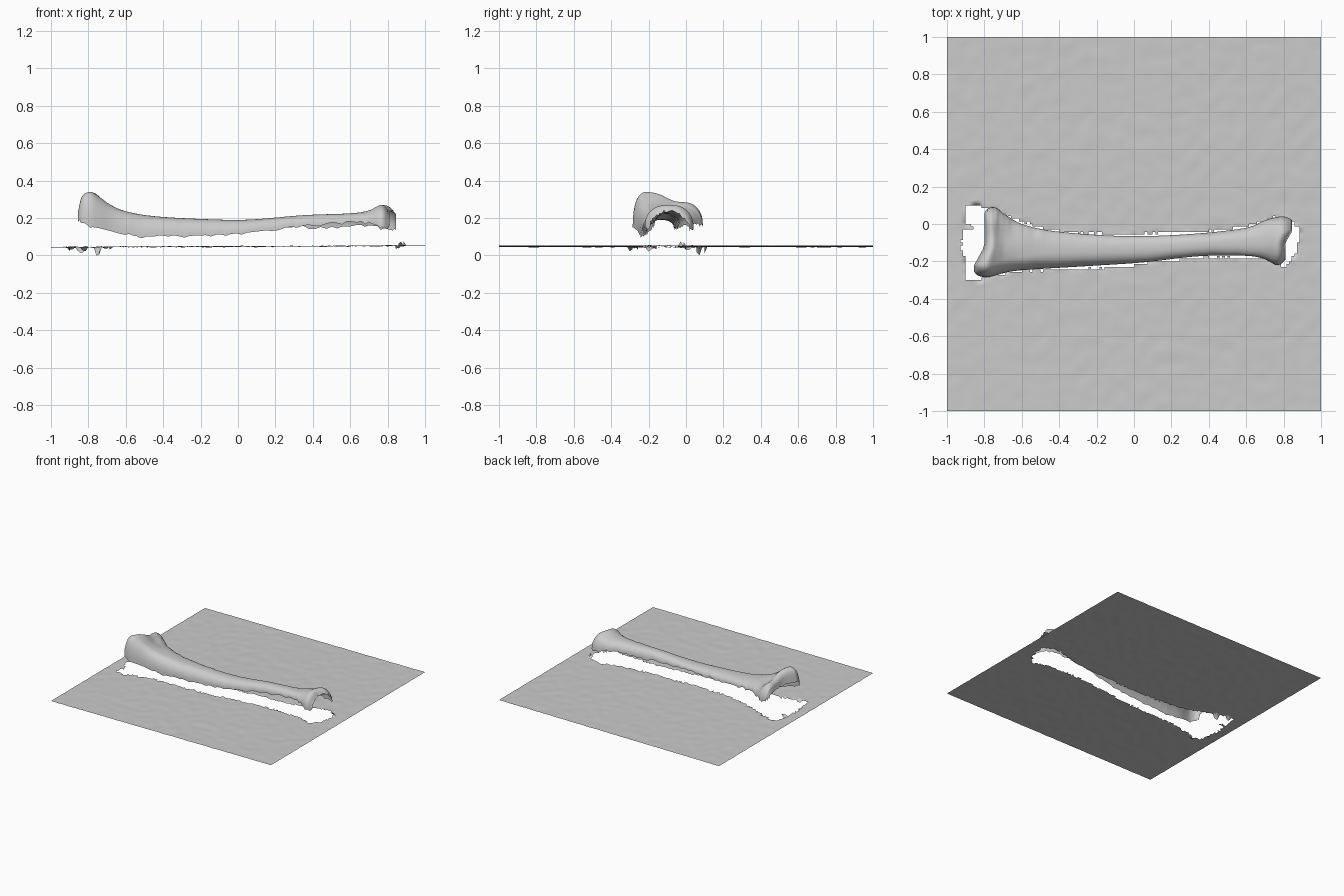
import bpy, bmesh, math, random
from mathutils import Vector, noise

if "Cube" in bpy.data.objects:
    bpy.data.objects.remove(bpy.data.objects["Cube"])

random.seed(4)


def make_object(name, bm):
    mesh = bpy.data.meshes.new(name)
    bm.to_mesh(mesh)
    bm.free()
    for p in mesh.polygons:
        p.use_smooth = True
    ob = bpy.data.objects.new(name, mesh)
    bpy.context.collection.objects.link(ob)
    return ob


def catmull(p0, p1, p2, p3, t):
    return [0.5 * (2 * b + (c - a) * t + (2 * a - 5 * b + 4 * c - d) * t * t
                   + (3 * b - a - 3 * c + d) * t ** 3)
            for a, b, c, d in zip(p0, p1, p2, p3)]


def clamp(v):
    return max(0.0, min(1.0, v))


# Bone stations: x, front y, crest y, back y, crest z, front edge z, back edge z, dip
STATIONS = [
    (-.855, -.255, -.21, .06, .235, .19, .19, .01),
    (-.835, -.275, -.21, .08, .315, .18, .18, .03),
    (-.79, -.285, -.21, .09, .34, .155, .165, .035),
    (-.74, -.275, -.20, .08, .31, .145, .165, .03),
    (-.68, -.258, -.185, .045, .27, .13, .165, .015),
    (-.60, -.247, -.17, .00, .236, .11, .165, 0),
    (-.45, -.237, -.15, -.035, .21, .10, .155, 0),
    (-.20, -.222, -.14, -.058, .195, .107, .145, 0),
    (.05, -.205, -.13, -.065, .191, .122, .145, 0),
    (.35, -.172, -.11, -.05, .215, .16, .15, 0),
    (.60, -.17, -.10, -.02, .225, .175, .155, 0),
    (.70, -.188, -.09, .02, .24, .172, .152, 0),
    (.78, -.22, -.09, .04, .27, .155, .145, 0),
    (.82, -.21, -.09, .035, .258, .145, .135, 0),
    (.845, -.19, -.09, .02, .225, .16, .135, 0),
]
STEPS, HALF = 9, 14


def section(s):
    x, yf, yp, yb, zt, zf, zb, dip = s
    zf += random.choice((-.008, 0, 0, .006))
    zb += random.choice((-.01, 0, 0, .008))
    points = []
    for i in range(2 * HALF + 1):
        a = math.pi * i / (2 * HALF)
        ye, ze = (yf, zf) if i <= HALF else (yb, zb)
        u, v = abs(math.cos(a)) ** .85, abs(math.sin(a)) ** .85
        y, z = yp + (ye - yp) * u, ze + (zt - ze) * v
        if i > HALF:
            z -= dip * math.exp(-((u - .5) / .25) ** 2)
        # slanted ends of the two joints
        px = x + clamp((-.7 - x) / .15) * .055 * clamp((y + .22) / .1)
        px -= clamp((x - .7) / .14) * .035 * clamp((-.04 - y) / .06)
        points.append(Vector((px, y, z)))
    return points


# Bone: open-bottomed lofted shell with a ragged rim
rings = []
n = len(STATIONS)
for k in range(n - 1):
    ctrl = [STATIONS[max(0, min(n - 1, k + o))] for o in (-1, 0, 1, 2)]
    steps = STEPS if STATIONS[k + 1][0] - STATIONS[k][0] > .12 else 4
    for j in range(steps):
        rings.append(section(catmull(*ctrl, j / steps)))
rings.append(section(STATIONS[-1]))
bm = bmesh.new()
grid = [[bm.verts.new(p) for p in ring] for ring in rings]
for a, b in zip(grid, grid[1:]):
    for i in range(2 * HALF):
        bm.faces.new((a[i], b[i], b[i + 1], a[i + 1]))
# torn joint ends
for ring, lo, hi in ((grid[0], -.10, -.02), (grid[-1], -.14, -.05)):
    for v in ring:
        v.co.z += random.uniform(-.012, .008)
        if lo < v.co.y < hi:
            v.co.z += .012
make_object("bone_shell", bm)

# Outline of the hole left in the ground sheet
HOLE = [(-.90, .095), (-.83, .105), (-.75, .07), (-.64, .03), (-.5, -.02),
        (-.3, -.048), (0, -.055), (.4, -.036), (.6, -.01), (.75, .038),
        (.85, .02), (.89, -.04), (.87, -.13), (.84, -.2), (.8, -.228),
        (.7, -.185), (.4, -.18), (.1, -.203), (-.1, -.235), (-.6, -.248),
        (-.75, -.275), (-.83, -.30), (-.91, -.295), (-.895, -.2),
        (-.925, -.14), (-.91, -.025), (-.85, -.02), (-.90, .01)]


def in_hole(x, y):
    inside = False
    for (x1, y1), (x2, y2) in zip(HOLE, HOLE[1:] + HOLE[:1]):
        if (y1 > y) != (y2 > y) and x < x1 + (y - y1) * (x2 - x1) / (y2 - y1):
            inside = not inside
    return inside


# Ground sheet: thin, slightly wavy and tilted
bm = bmesh.new()
bmesh.ops.create_grid(bm, x_segments=140, y_segments=140, size=1)
cut = []
for f in bm.faces:
    c = f.calc_center_median()
    if in_hole(c.x + random.uniform(-.005, .005), c.y + random.uniform(-.005, .005)):
        cut.append(f)
bmesh.ops.delete(bm, geom=cut, context='FACES')
for v in bm.verts:
    x, y = v.co.x, v.co.y
    v.co.z = .052 + .004 * x + .0022 * noise.noise(Vector((x * 14, y * 14, 0)))

# Torn scraps along the rim of the hole: x, y, drop
SCRAPS = [(-.75, .075, .052), (-.82, -.30, .025), (-.91, -.2, .02), (-.84, .10, .035),
          (-.90, .0, .015), (.87, -.03, -.025), (.85, -.15, .015), (-.7, -.26, .015)]
rim = [v for v in bm.verts if v.is_boundary and max(abs(v.co.x), abs(v.co.y)) < .97]
for sx, sy, drop in SCRAPS:
    near = sorted(rim, key=lambda v: (v.co.x - sx) ** 2 + (v.co.y - sy) ** 2)[:3]
    for v, k in zip(near, (1, .8, .5)):
        v.co.z = max(0, v.co.z - drop * k)
for v in rim:
    v.co.z = max(0, v.co.z + random.uniform(-.005, .004))
lowest = min(v.co.z for v in bm.verts)
bmesh.ops.translate(bm, verts=bm.verts, vec=(0, 0, -lowest))
make_object("ground_sheet", bm)
